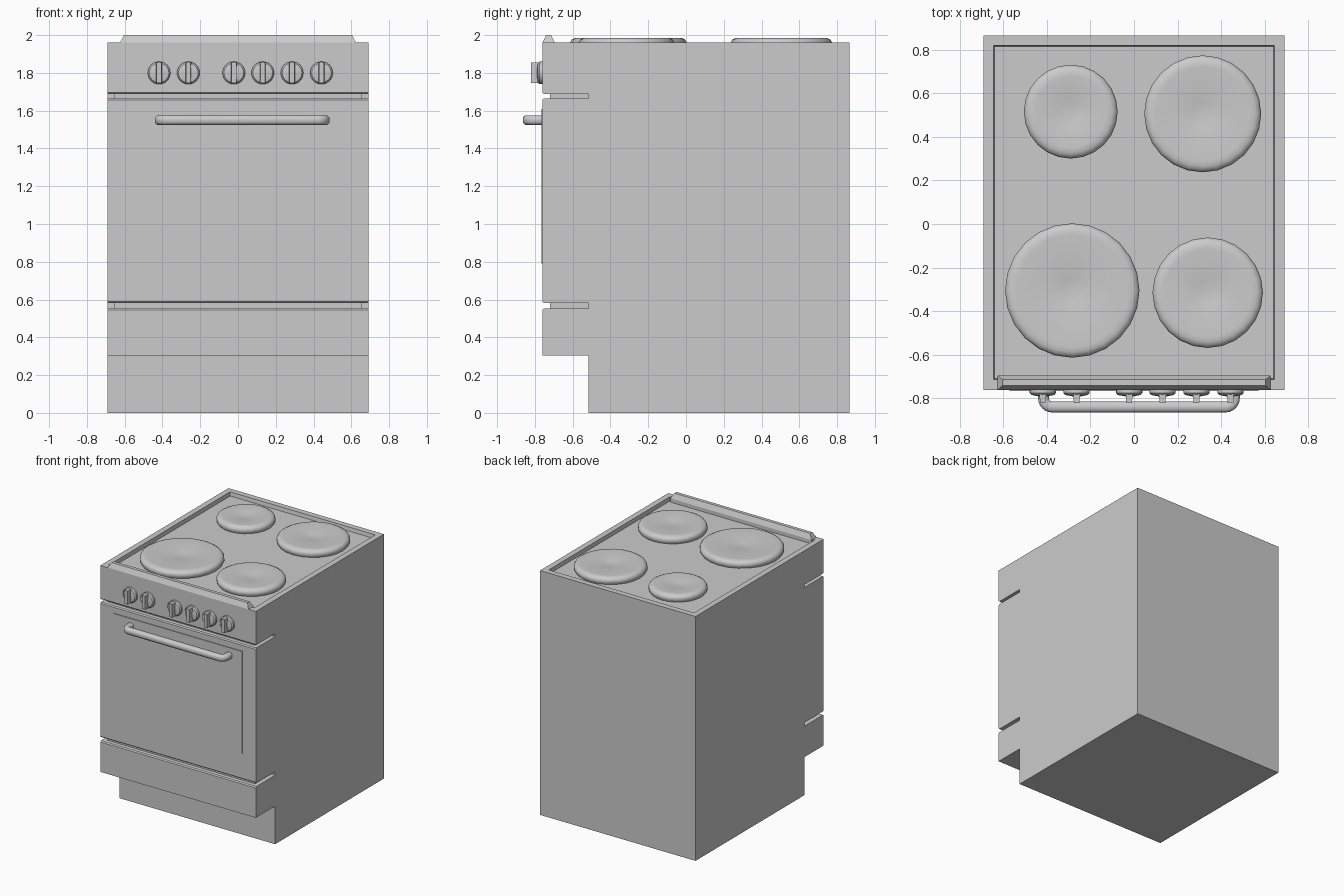
import bpy, bmesh, math
from mathutils import Vector

if "Cube" in bpy.data.objects:
    bpy.data.objects.remove(bpy.data.objects["Cube"])

def finish(bm, name, smooth=None):
    bmesh.ops.recalc_face_normals(bm, faces=bm.faces[:])
    me = bpy.data.meshes.new(name)
    bm.to_mesh(me)
    bm.free()
    ob = bpy.data.objects.new(name, me)
    bpy.context.collection.objects.link(ob)
    if smooth:
        bpy.ops.object.select_all(action='DESELECT')
        ob.select_set(True)
        bpy.context.view_layer.objects.active = ob
        bpy.ops.object.shade_smooth_by_angle(angle=math.radians(smooth))
    return ob

def add_box(bm, x0, x1, y0, y1, z0, z1):
    r = bmesh.ops.create_cube(bm, size=1)
    for v in r['verts']:
        v.co = ((x0 + x1) / 2 + v.co.x * (x1 - x0),
                (y0 + y1) / 2 + v.co.y * (y1 - y0),
                (z0 + z1) / 2 + v.co.z * (z1 - z0))
    return r['verts']

def box(name, *dims):
    bm = bmesh.new()
    add_box(bm, *dims)
    return finish(bm, name)

def add_lathe(bm, profile, sides, place):
    # profile of (radius, height); place maps local coordinates to the model
    rings = []
    for r, h in profile:
        if r == 0:
            rings.append([bm.verts.new(place(0, 0, h))])
        else:
            rings.append([bm.verts.new(place(r * math.cos(a), r * math.sin(a), h))
                          for a in (2 * math.pi * i / sides for i in range(sides))])
    for a, b in zip(rings, rings[1:]):
        for i in range(sides):
            j = (i + 1) % sides
            bm.faces.new([a[i], a[j], b[0]] if len(b) == 1 else [a[i], a[j], b[j], b[i]])
    bm.faces.new(rings[0])

# Cabinet: side outline with toe kick and two slots, swept across the width
F, S, B, W, c = -0.76, -0.515, 0.865, 0.69, 0.008
outline = [(S, 0), (B, 0), (B, 1.96), (F, 1.96)]
for hi, lo in ((1.688, 1.665), (0.582, 0.553)):
    outline += [(F, hi + c), (F + c, hi), (S, hi), (S, lo), (F + c, lo), (F, lo - c)]
outline += [(F, 0.305), (S, 0.305)]
bm = bmesh.new()
face = bm.faces.new([bm.verts.new((-W, y, z)) for y, z in outline])
ext = bmesh.ops.extrude_face_region(bm, geom=[face])
for v in ext['geom']:
    if isinstance(v, bmesh.types.BMVert):
        v.co.x = W
bmesh.ops.recalc_face_normals(bm, faces=bm.faces[:])
# sunken hob surface
bm.faces.ensure_lookup_table()
top = next(f for f in bm.faces if f.calc_center_median().z > 1.95)
bmesh.ops.inset_region(bm, faces=[top], thickness=0.065)
bmesh.ops.inset_region(bm, faces=[top], thickness=0.007, depth=-0.03)
finish(bm, "cabinet")

# Set-back strips inside the slots
box("upper_slot_core", -0.655, 0.655, -0.72, S + 0.01, 1.66, 1.692)
box("lower_slot_core", -0.655, 0.655, -0.72, S + 0.01, 0.548, 0.586)

# Thin raised door panel
box("door_panel", -0.57, 0.57, -0.766, -0.75, 0.79, 1.61)

# Tapered lip at the front of the hob
bm = bmesh.new()
for v in add_box(bm, -0.625, 0.625, F, -0.695, 1.93, 1.96):
    pass
low = max(bm.faces, key=lambda f: f.calc_center_median().z)
r = bmesh.ops.extrude_discrete_faces(bm, faces=[low])
cap = r['faces'][0]
for v in cap.verts:
    v.co.z = 2.0
    v.co.x = math.copysign(0.603, v.co.x)
    v.co.y = -0.741 if v.co.y < -0.72 else -0.714
finish(bm, "front_lip")

# Four hotplates with rounded rims and dished centres
plates = [("back_left_hotplate", -0.29, 0.515, 0.215), ("back_right_hotplate", 0.315, 0.505, 0.268),
          ("front_left_hotplate", -0.283, -0.305, 0.308), ("front_right_hotplate", 0.338, -0.315, 0.253)]
for name, x, y, r in plates:
    bm = bmesh.new()
    prof = [(r - 0.012, 1.925), (r, 1.945), (r, 1.962), (r - 0.008, 1.976), (r - 0.026, 1.985),
            (r - 0.05, 1.985), (0.085, 1.981), (0.05, 1.974), (0, 1.972)]
    add_lathe(bm, prof, 24, lambda a, b, h: (x + a, y + b, h))
    finish(bm, name, 40)

# Six control knobs: round base plus grip bar
for i, x in enumerate((-0.418, -0.263, -0.022, 0.131, 0.286, 0.442)):
    bm = bmesh.new()
    add_lathe(bm, [(0.06, 0.75), (0.06, 0.775), (0.052, 0.784), (0.02, 0.79), (0, 0.79)], 24,
              lambda a, b, h: (x + a, -h, 1.8 + b))
    for v in add_box(bm, x - 0.017, x + 0.017, -0.821, -0.765, 1.746, 1.854):
        if v.co.y < -0.8:
            v.co.x = x + (v.co.x - x) * 0.75
    finish(bm, f"knob_{i + 1}", 35)

# Door handle: rounded square section swept along a path with curved corners
R, xl, xr, yf, zc = 0.04, -0.415, 0.46, -0.839, 1.55
path = [(xl, -0.75)]
for cx, a0 in ((xl + R, 180), (xr - R, 270)):
    path += [(cx + R * math.cos(math.radians(a0 + 15 * k)),
              yf + R + R * math.sin(math.radians(a0 + 15 * k))) for k in range(7)]
path.append((xr, -0.75))
bm = bmesh.new()
sections = []
h, q = 0.025, 0.013
sec = [(q, h), (h, q), (h, -q), (q, -h), (-q, -h), (-h, -q), (-h, q), (-q, h)]
for i, p in enumerate(path):
    a, b = Vector(path[max(i - 1, 0)]), Vector(path[min(i + 1, len(path) - 1)])
    t = (b - a).normalized()
    n = Vector((-t.y, t.x))
    sections.append([bm.verts.new((p[0] + n.x * u, p[1] + n.y * u, zc + w)) for u, w in sec])
for s, t in zip(sections, sections[1:]):
    for k in range(8):
        m = (k + 1) % 8
        bm.faces.new([s[k], s[m], t[m], t[k]])
bm.faces.new(sections[0])
bm.faces.new(sections[-1])
finish(bm, "door_handle", 50)
